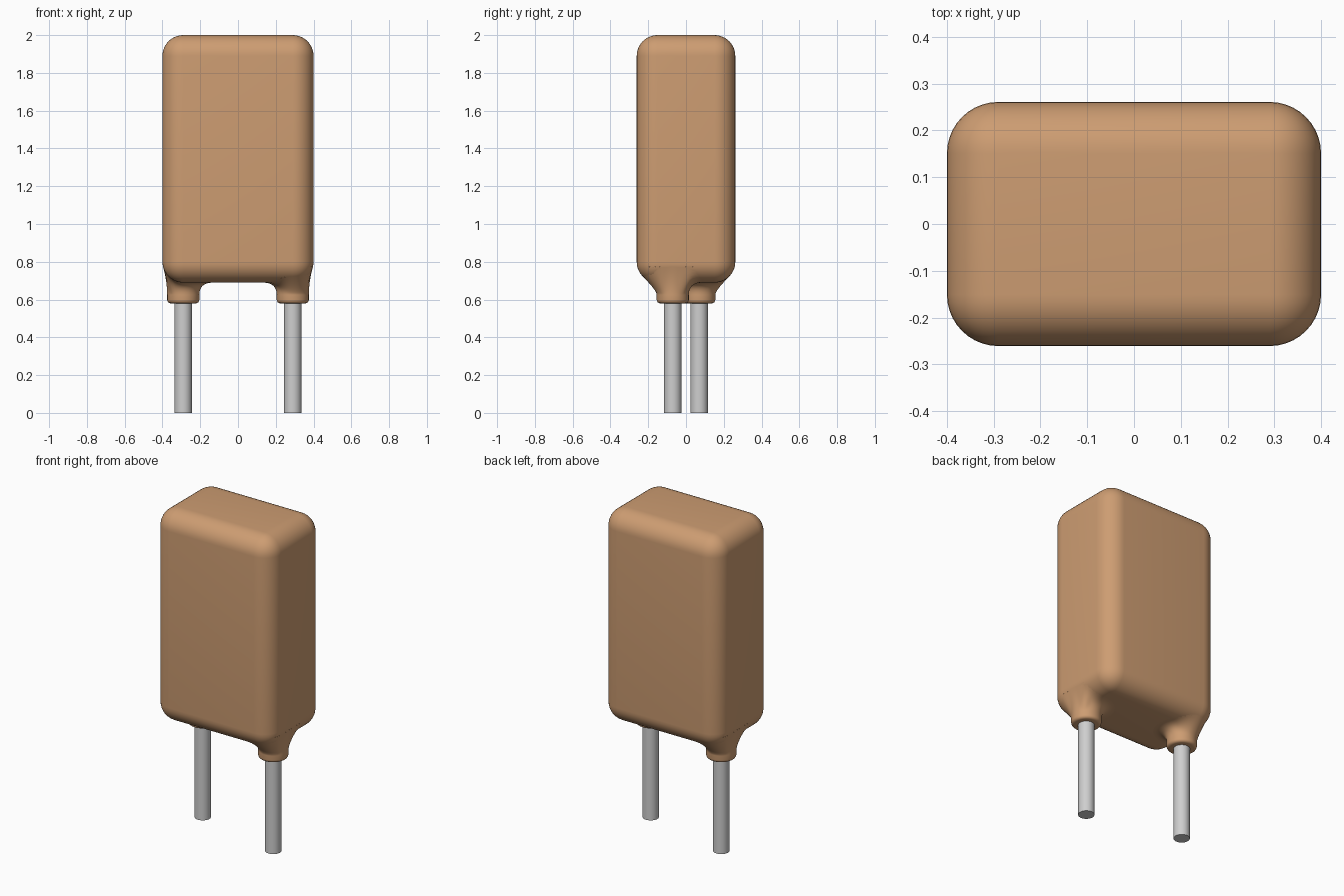
import bpy, bmesh, math
from mathutils import Vector

cube = bpy.data.objects.get("Cube")
if cube:
    bpy.data.objects.remove(cube, do_unlink=True)

HX, HY, BOTTOM, TOP, ROUND = 0.4, 0.261, 0.69, 2.0, 0.11   # body
COLLAR_R, COLLAR_Z, LEAD_R = 0.085, 0.58, 0.046            # legs
STEPS = 48


def material(name, rgb):
    m = bpy.data.materials.new(name)
    m.use_nodes = True
    m.diffuse_color = (*rgb, 1)
    m.node_tree.nodes["Principled BSDF"].inputs["Base Color"].default_value = (*rgb, 1)
    return m


tan = material("tan coating", (0.61, 0.335, 0.168))
metal = material("grey metal", (0.62, 0.62, 0.62))


def finish(bm, name, mat):
    bmesh.ops.recalc_face_normals(bm, faces=bm.faces)
    mesh = bpy.data.meshes.new(name)
    bm.to_mesh(mesh)
    bm.free()
    mesh.materials.append(mat)
    ob = bpy.data.objects.new(name, mesh)
    bpy.context.collection.objects.link(ob)
    bpy.ops.object.select_all(action='DESELECT')
    ob.select_set(True)
    bpy.context.view_layer.objects.active = ob
    bpy.ops.object.shade_smooth_by_angle(angle=math.radians(40))


def underside(x, y):
    """Height of the body's rounded underside at x, y."""
    dx = max(abs(x) - HX + ROUND, 0)
    dy = max(abs(y) - HY + ROUND, 0)
    d = min(math.hypot(dx, dy), ROUND)
    return BOTTOM + ROUND - math.sqrt(ROUND ** 2 - d ** 2)


def collar_profile(cx, cy, a):
    """Radius and height points from the collar's rim up to the body."""
    c, s = math.cos(a), math.sin(a)

    def height(r):
        return underside(cx + r * c, cy + r * s)

    # shrink the flare until it meets the body below its straight walls
    reach = COLLAR_R + 0.075
    while reach > COLLAR_R + 0.005 and height(reach) > BOTTOM + 0.085:
        reach -= 0.001
    h = height(reach)
    slope = (h - height(reach - 0.002)) / 0.002
    start = COLLAR_Z + 0.045
    bend = max(h - slope * (reach - COLLAR_R), start + 0.02)
    lip = 0.018
    pts = [(COLLAR_R - lip + lip * math.sin(t * math.pi / 8),
            COLLAR_Z + lip - lip * math.cos(t * math.pi / 8)) for t in range(5)]
    for i in range(11):
        t = i / 10
        w0, w1, w2 = (1 - t) ** 2, 2 * t * (1 - t), t * t
        pts.append(((w0 + w1) * COLLAR_R + w2 * reach, w0 * start + w1 * bend + w2 * h))
    pts.append((reach * 0.9, h + 0.02))
    return pts


# Rounded body
bm = bmesh.new()
bmesh.ops.create_cube(bm, size=1)
for v in bm.verts:
    v.co = Vector((v.co.x * 2 * HX, v.co.y * 2 * HY,
                   (TOP + BOTTOM) / 2 + v.co.z * (TOP - BOTTOM)))
bmesh.ops.bevel(bm, geom=bm.edges[:], offset=ROUND, segments=10,
                profile=0.5, affect='EDGES')
finish(bm, "body", tan)

# Collars and leads, set diagonally
for side, sign in (("left", 1), ("right", -1)):
    cx, cy = 0.29 * sign, -0.07 * sign

    bm = bmesh.new()
    columns = []
    for k in range(STEPS):
        a = 2 * math.pi * k / STEPS
        columns.append([bm.verts.new((cx + r * math.cos(a), cy + r * math.sin(a), z))
                        for r, z in collar_profile(cx, cy, a)])
    for k in range(STEPS):
        p, q = columns[k], columns[(k + 1) % STEPS]
        for i in range(len(p) - 1):
            bm.faces.new((p[i], q[i], q[i + 1], p[i + 1]))
    bm.faces.new([col[0] for col in columns])
    bm.faces.new([col[-1] for col in columns])
    finish(bm, side + "_collar", tan)

    bm = bmesh.new()
    length = COLLAR_Z + 0.05
    bmesh.ops.create_cone(bm, cap_ends=True, segments=32, radius1=LEAD_R,
                          radius2=LEAD_R, depth=length)
    bmesh.ops.translate(bm, verts=bm.verts, vec=(cx, cy, length / 2))
    finish(bm, side + "_lead", metal)
